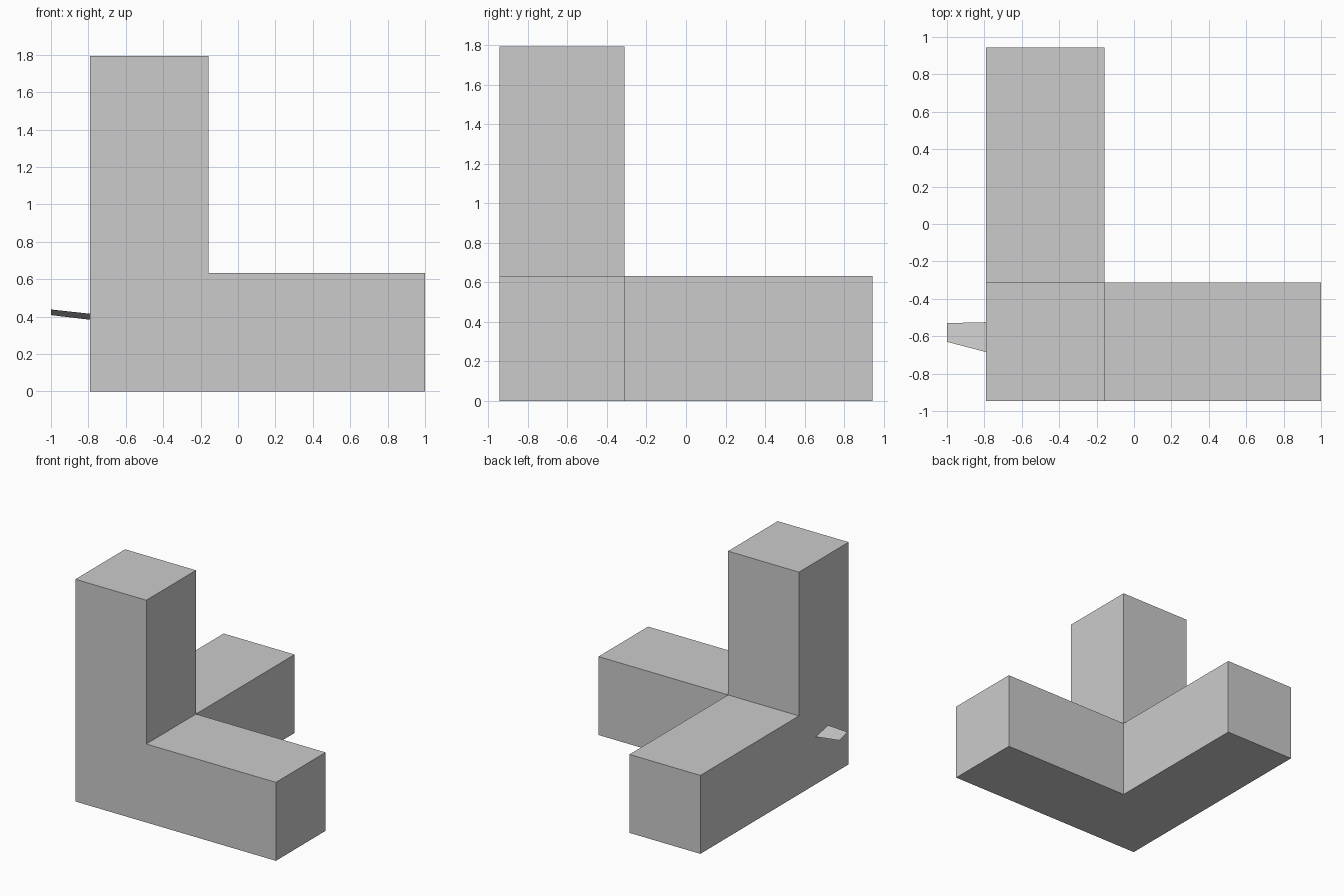
import bpy, bmesh
from mathutils import Vector

if "Cube" in bpy.data.objects:
    bpy.data.objects.remove(bpy.data.objects["Cube"])

X0, X1, Y0, Y1, W, H = -0.79, 1.0, -0.945, 0.945, 0.633, 1.793


def finish(bm, name):
    bmesh.ops.recalc_face_normals(bm, faces=bm.faces)
    mesh = bpy.data.meshes.new(name)
    bm.to_mesh(mesh)
    bm.free()
    ob = bpy.data.objects.new(name, mesh)
    bpy.context.collection.objects.link(ob)
    return ob


# Three-armed corner block: a cube with an arm extruded along each axis
bm = bmesh.new()
bmesh.ops.create_cube(bm, size=W)
bmesh.ops.translate(bm, verts=bm.verts, vec=(X0 + W / 2, Y0 + W / 2, W / 2))
bm.normal_update()
arms = [(Vector((1, 0, 0)), X1 - X0 - W),
        (Vector((0, 1, 0)), Y1 - Y0 - W),
        (Vector((0, 0, 1)), H - W)]
faces = [max(bm.faces, key=lambda f: f.normal.dot(d)) for d, _ in arms]
for face, (d, length) in zip(faces, arms):
    new = bmesh.ops.extrude_discrete_faces(bm, faces=[face])["faces"][0]
    bmesh.ops.translate(bm, verts=new.verts, vec=d * length)
# Merge the coplanar strips into L-shaped sides
bmesh.ops.dissolve_limit(bm, angle_limit=0.01, verts=bm.verts, edges=bm.edges)
finish(bm, "corner_block")

# Thin tapered tab, slightly tilted, on the left side
bm = bmesh.new()
tab = [(X0, -0.525, 0.383), (-1.0, -0.53, 0.408),
       (-1.0, -0.63, 0.438), (X0, -0.685, 0.415)]
bm.faces.new([bm.verts.new(p) for p in tab])
finish(bm, "side_tab")
